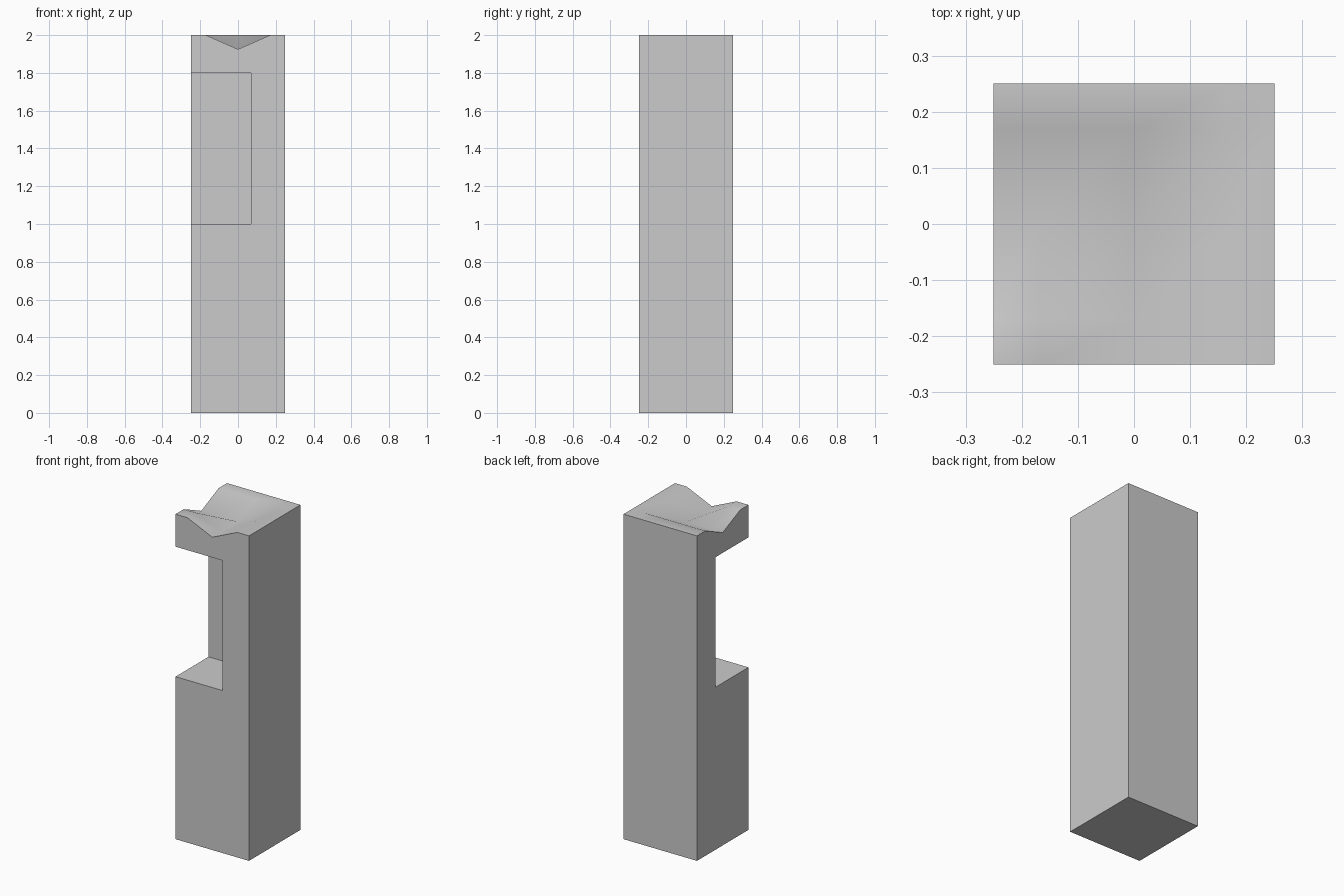
import bpy, bmesh, math

if "Cube" in bpy.data.objects:
    bpy.data.objects.remove(bpy.data.objects["Cube"])

HALF, LIP, TOP, BED = 0.25, 0.17, 2.0, 1.925
STEPS = [-HALF, -LIP, 0.0, LIP, HALF]

# Pillar: square column whose top carries an L-shaped channel (left edge -> centre -> front edge)
bm = bmesh.new()

def height(i, j):
    return BED if (i == 2 and j <= 2) or (j == 2 and i <= 2) else TOP

grid = [[bm.verts.new((x, y, height(i, j))) for j, y in enumerate(STEPS)]
        for i, x in enumerate(STEPS)]
for i in range(4):
    for j in range(4):
        a, b, c, d = grid[i][j], grid[i + 1][j], grid[i + 1][j + 1], grid[i][j + 1]
        if i == j:                       # mitred corner of the channel
            bm.faces.new((a, b, c))
            bm.faces.new((a, c, d))
        else:
            bm.faces.new((a, b, c, d))

# Pillar sides and underside
rim = {
    "front": [grid[i][0] for i in range(5)],
    "right": [grid[4][j] for j in range(5)],
    "back": [grid[i][4] for i in reversed(range(5))],
    "left": [grid[0][j] for j in reversed(range(5))],
}
foot = [bm.verts.new((x, y, 0)) for x, y in
        ((-HALF, -HALF), (HALF, -HALF), (HALF, HALF), (-HALF, HALF))]
for k, side in enumerate(rim.values()):
    bm.faces.new([foot[k], foot[(k + 1) % 4]] + side[::-1])
bm.faces.new(foot[::-1])
bmesh.ops.recalc_face_normals(bm, faces=bm.faces)

mesh = bpy.data.meshes.new("pillar")
bm.to_mesh(mesh)
bm.free()
pillar = bpy.data.objects.new("pillar", mesh)
bpy.context.collection.objects.link(pillar)

# Alcove cut out of the front left corner
low, high = -0.45, 0.07
bpy.ops.mesh.primitive_cube_add(size=1, location=((low + high) / 2, (low + high) / 2, 1.4))
cutter = bpy.context.object
cutter.name = "alcove_cutter"
cutter.scale = (high - low, high - low, 0.8)
cutter.hide_render = True

cut = pillar.modifiers.new("alcove", 'BOOLEAN')
cut.operation = 'DIFFERENCE'
cut.solver = 'EXACT'
cut.object = cutter

bpy.ops.object.select_all(action='DESELECT')
pillar.select_set(True)
bpy.context.view_layer.objects.active = pillar
bpy.ops.object.modifier_apply(modifier=cut.name)
bpy.data.objects.remove(cutter, do_unlink=True)

# Soft channel, crisp pillar edges
bpy.ops.object.shade_smooth_by_angle(angle=math.radians(60))
